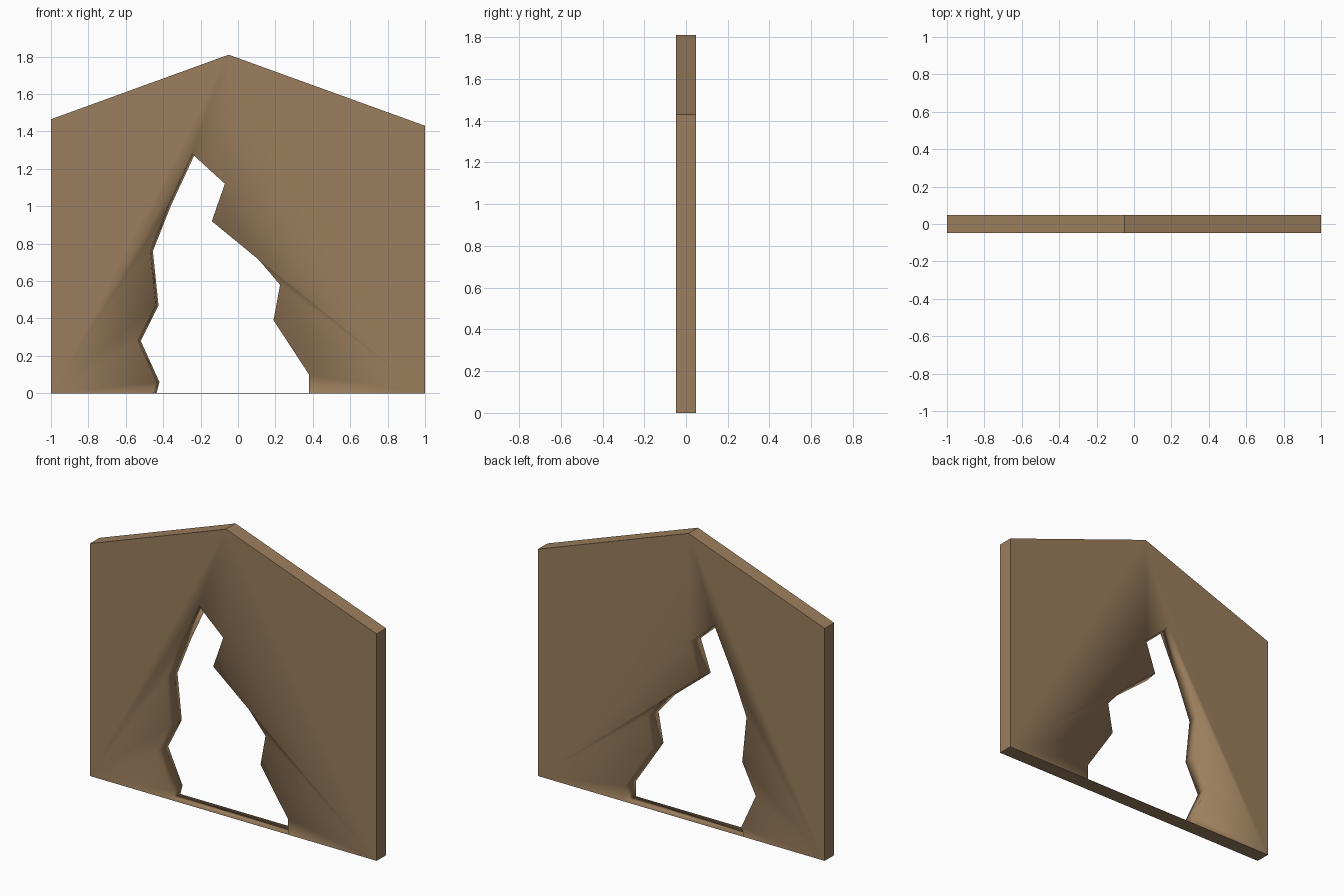
import bpy, bmesh, math

if "Cube" in bpy.data.objects:
    bpy.data.objects.remove(bpy.data.objects["Cube"])

HALF = 0.047      # half thickness of the slab
SHIFT = 0.015     # the opening leans sideways towards the back

# gabled outline and ragged opening, as (x, z)
OUTLINE = [(-1, 0), (-1, 1.465), (-0.05, 1.81), (1, 1.43), (1, 0)]
HOLE = [(-0.45, 0.002), (-0.435, 0.06), (-0.535, 0.28), (-0.44, 0.47), (-0.47, 0.76),
        (-0.375, 1.0), (-0.245, 1.28), (-0.07, 1.12), (-0.14, 0.92), (0.11, 0.715),
        (0.225, 0.58), (0.19, 0.39), (0.38, 0.10), (0.38, 0.002)]
PEAK = 6          # index of the top point of the opening

bm = bmesh.new()


def face_side(y, shift):
    """One broad side of the wall, fanned from the corners to the opening."""
    o = [bm.verts.new((x, y, z)) for x, z in OUTLINE]
    h = [bm.verts.new((x + shift, y, z)) for x, z in HOLE]
    bl, tl, apex, tr, br = o
    tris = [(bl, tl, apex), (apex, tr, br), (bl, apex, h[PEAK]),
            (apex, h[PEAK + 1], h[PEAK]), (apex, br, h[PEAK + 1]),
            (bl, h[0], h[-1]), (bl, h[-1], br)]
    tris += [(bl, h[i + 1], h[i]) for i in range(PEAK)]
    tris += [(br, h[i + 1], h[i]) for i in range(PEAK + 1, len(h) - 1)]
    for t in tris:
        bm.faces.new(t)
    return o, h


front_o, front_h = face_side(-HALF, 0)
back_o, back_h = face_side(HALF, SHIFT)

# outer edge and walls of the opening
for a, b in ((front_o, back_o), (front_h, back_h)):
    for i in range(len(a)):
        j = (i + 1) % len(a)
        bm.faces.new((a[i], a[j], b[j], b[i]))
bmesh.ops.recalc_face_normals(bm, faces=bm.faces)

# smooth rim around the opening, sharp outer edges
rim = set(front_h + back_h)
for f in bm.faces:
    f.smooth = True
for e in bm.edges:
    if not rim.intersection(e.verts) and e.calc_face_angle(0) > math.radians(15):
        e.smooth = False

mesh = bpy.data.meshes.new("broken_gable_wall")
bm.to_mesh(mesh)
bm.free()
wall = bpy.data.objects.new("broken_gable_wall", mesh)
bpy.context.collection.objects.link(wall)

mat = bpy.data.materials.new("brown_plaster")
mat.diffuse_color = (0.33, 0.21, 0.11, 1)
mat.use_nodes = True
mat.node_tree.nodes["Principled BSDF"].inputs["Base Color"].default_value = mat.diffuse_color
mesh.materials.append(mat)
